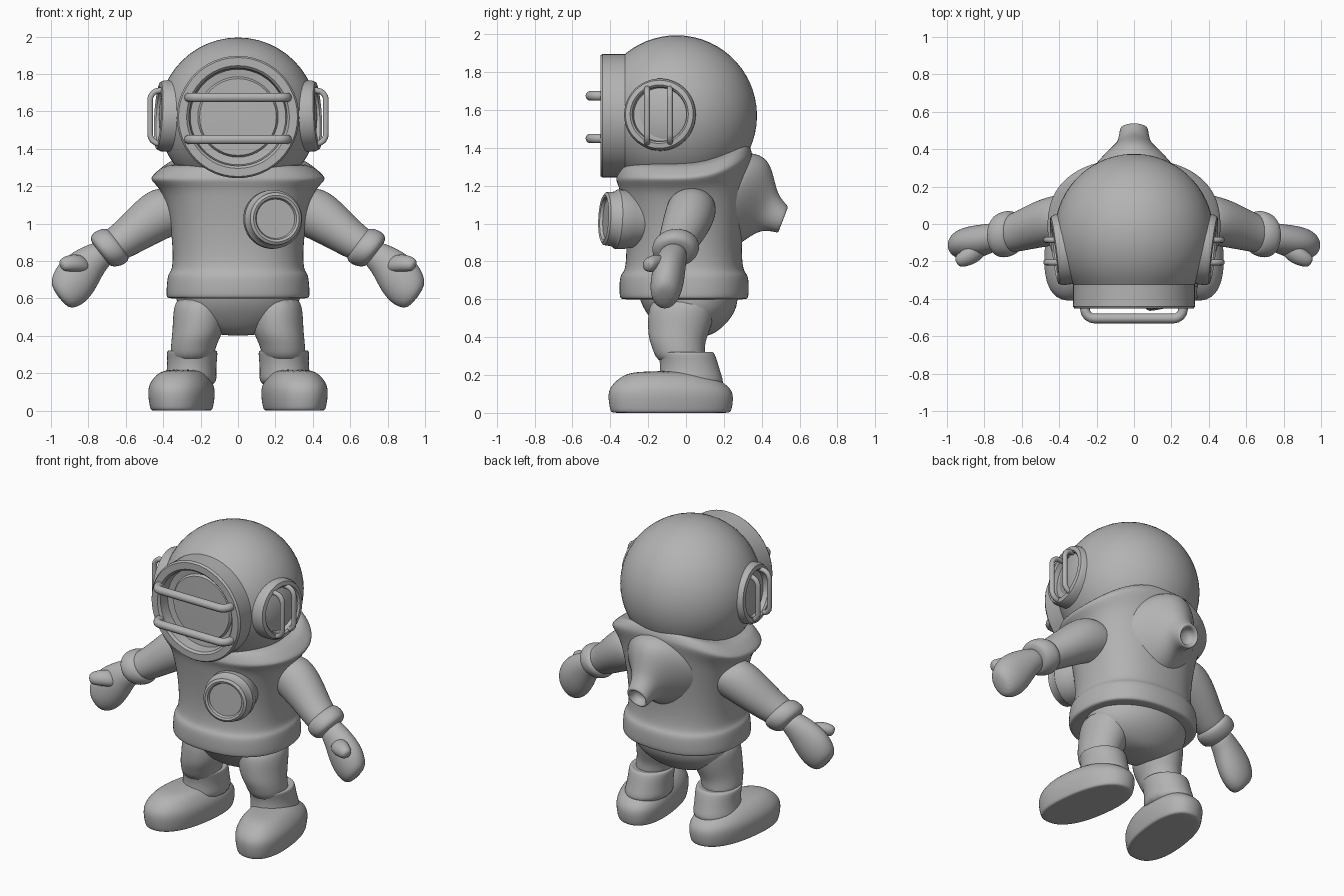
import bpy, bmesh, math
from mathutils import Vector, Matrix

if "Cube" in bpy.data.objects:
    bpy.data.objects.remove(bpy.data.objects["Cube"])

grey = bpy.data.materials.new("suit grey")
grey.diffuse_color = (0.45, 0.45, 0.45, 1)
grey.use_nodes = True
grey.node_tree.nodes["Principled BSDF"].inputs["Base Color"].default_value = grey.diffuse_color


def finish(name, bm, subsurf=0, mirror=False, angle=180):
    bmesh.ops.recalc_face_normals(bm, faces=bm.faces)
    me = bpy.data.meshes.new(name)
    bm.to_mesh(me)
    bm.free()
    me.materials.append(grey)
    ob = bpy.data.objects.new(name, me)
    bpy.context.collection.objects.link(ob)
    bpy.ops.object.select_all(action='DESELECT')
    ob.select_set(True)
    bpy.context.view_layer.objects.active = ob
    if angle < 180:
        bpy.ops.object.shade_smooth_by_angle(angle=math.radians(angle))
    else:
        bpy.ops.object.shade_smooth()
    if mirror:
        m = ob.modifiers.new("Mirror", 'MIRROR')
        m.use_mirror_merge = False
    if subsurf:
        s = ob.modifiers.new("Subdivision", 'SUBSURF')
        s.levels = s.render_levels = subsurf
    return ob


def skin(bm, rings, cap=True):
    for a, b in zip(rings, rings[1:]):
        n = len(a)
        for i in range(n):
            bm.faces.new((a[i], a[(i + 1) % n], b[(i + 1) % n], b[i]))
    if cap:
        bm.faces.new(rings[0])
        bm.faces.new(rings[-1])


def loft(name, sections, u, v, n=16, power=1.0, warp=None, **kw):
    """Sections are (x, y, z, radius along u, radius along v)."""
    bm = bmesh.new()
    u, v = Vector(u).normalized(), Vector(v).normalized()
    rings = []
    for x, y, z, ru, rv in sections:
        ring = []
        for i in range(n):
            t = 2 * math.pi * i / n
            c, s = math.cos(t), math.sin(t)
            c = math.copysign(abs(c) ** power, c)
            s = math.copysign(abs(s) ** power, s)
            p = Vector((x, y, z)) + u * ru * c + v * rv * s
            ring.append(bm.verts.new(warp(p) if warp else p))
        rings.append(ring)
    skin(bm, rings)
    return finish(name, bm, kw.pop("subsurf", 2), **kw)


def lathe(name, profile, origin, axis, n=48, **kw):
    """Profile is (radius, distance along the axis)."""
    bm = bmesh.new()
    M = Matrix.Translation(origin) @ Vector(axis).to_track_quat('Z', 'Y').to_matrix().to_4x4()
    rings = [[bm.verts.new(M @ Vector((r * math.cos(2 * math.pi * i / n),
                                       r * math.sin(2 * math.pi * i / n), h)))
              for i in range(n)] for r, h in profile]
    skin(bm, rings)
    return finish(name, bm, angle=35, **kw)


def bar(name, half, base, out, origin, along, outward, r):
    """Guard bar with two rounded corners."""
    a, o, c = Vector(along), Vector(outward), Vector(origin)
    k = min(0.05, out - base)
    side = [(half, base)] + [(half - k + k * math.cos(t), out - k + k * math.sin(t))
                             for t in (0, .4, .8, 1.2, math.pi / 2)]
    pts = side + [(-x, y) for x, y in reversed(side)]
    cu = bpy.data.curves.new(name, 'CURVE')
    cu.dimensions = '3D'
    cu.bevel_depth, cu.bevel_resolution, cu.use_fill_caps = r, 3, True
    sp = cu.splines.new('POLY')
    sp.points.add(len(pts) - 1)
    for p, (x, y) in zip(sp.points, pts):
        p.co = (*(c + a * x + o * y), 1)
    sp.use_smooth = True
    cu.materials.append(grey)
    bpy.context.collection.objects.link(bpy.data.objects.new(name, cu))


# Helmet: ball, front rim and recessed window in one turned shape
R = 0.425
ball = [(R * math.sin(t), -R * math.cos(t)) for t in
        [0.02 + i * (2.27 - 0.02) / 22 for i in range(23)]]
lathe("helmet", ball + [(.325, .29), (.327, .39), (.318, .403), (.275, .403), (.262, .39),
                        (.255, .325), (.215, .32), (.205, .335), (.01, .338)],
      (0, -.05, 1.57), (0, -1, 0))
for z in (1.45, 1.675):
    bar("window_bar", .262, .33, .505, (0, 0, z), (1, 0, 0), (0, -1, 0), .026)

# Side portholes with vertical bars
lathe("side_porthole", [(.19, -.1), (.19, .03), (.18, .05), (.155, .055), (.145, .045),
                        (.14, .015), (.01, .015)],
      (.375, -.135, 1.575), (1, -.12, .06), mirror=True)
for s in (-1, 1):
    for y in (-.205, -.085):
        bar("porthole_bar", .142, .36, .47, (0, y, 1.57), (0, 0, 1), (s, 0, 0), .016)


# Shirt with hem band and flared collar rising at the back
def raise_back(p):
    k = max(0, min(1, (p.z - 1.05) / .2))
    p.z += k * 1.1 * max(0, p.y) ** 2
    return p


loft("shirt", [(0, -.01, z, rx, ry) for z, rx, ry in (
    (.60, .33, .30), (.60, .38, .335), (.615, .388, .345), (.70, .382, .345), (.735, .375, .335),
    (.75, .355, .315), (.85, .35, .305), (1.0, .365, .315), (1.13, .395, .335),
    (1.19, .425, .345), (1.23, .47, .365), (1.25, .468, .36), (1.30, .41, .345),
    (1.32, .37, .32))], (1, 0, 0), (0, 1, 0), n=24, power=.85, warp=raise_back)

# Back hump narrowing into a hollow hose nozzle
loft("back_hump", [(0, .14, 1.09, .33, .32), (0, .27, 1.10, .24, .30), (0, .35, 1.105, .165, .25),
                   (0, .41, 1.09, .105, .16), (0, .45, 1.06, .085, .10), (0, .505, 1.025, .078, .08),
                   (0, .515, 1.02, .07, .072), (0, .512, 1.02, .055, .055), (0, .46, 1.04, .045, .045)],
     (1, 0, 0), (0, .36, .93))

# Chest gauge
lathe("chest_gauge", [(.13, -.1), (.15, .0), (.157, .03), (.157, .07), (.145, .085), (.14, .13),
                      (.125, .14), (.112, .135), (.105, .12), (.01, .12)],
      (.175, -.30, 1.02), (.22, -1, .05))

# Sleeves, cuffs and mittens follow one sloping line
arm_u, arm_v = (.6, 0, .8), (0, 1, 0)
loft("sleeve", [(.27, .03, 1.10, .11, .12), (.36, .03, 1.08, .145, .135), (.45, .015, 1.03, .135, .135),
                (.54, -.01, .965, .115, .125), (.62, -.04, .905, .10, .11), (.70, -.06, .86, .09, .10)],
     arm_u, arm_v, mirror=True)
loft("cuff", [(.635, -.05, .90, .07, .08), (.64, -.05, .895, .10, .11), (.665, -.05, .88, .118, .127),
              (.71, -.06, .86, .115, .125), (.735, -.06, .845, .095, .105), (.74, -.06, .84, .06, .06)],
     arm_u, arm_v, mirror=True)
loft("mitten", [(.70, -.06, .855, .07, .07), (.765, -.075, .815, .085, .08), (.82, -.09, .755, .115, .088),
                (.88, -.10, .69, .13, .09), (.93, -.11, .635, .11, .08), (.96, -.115, .605, .07, .05)],
     arm_u, arm_v, mirror=True)
loft("thumb", [(.80, -.11, .78, .05, .05), (.86, -.16, .79, .055, .055), (.915, -.19, .785, .045, .045),
               (.95, -.205, .775, .03, .03)], (.3, 0, .95), (.4, .9, 0), n=10, mirror=True)

# Trousers
loft("trouser_seat", [(0, .02, .40, .08, .09), (0, .02, .43, .22, .15), (0, .025, .49, .30, .21),
                      (0, .02, .56, .335, .255), (0, .01, .64, .335, .27), (0, 0, .68, .30, .25)],
     (1, 0, 0), (0, 1, 0), n=20)
loft("trouser_leg", [(.20, -.01, .62, .13, .17), (.205, -.025, .53, .145, .18), (.21, -.035, .45, .142, .17),
                     (.225, -.045, .39, .132, .155), (.24, -.04, .34, .122, .14), (.25, -.02, .25, .115, .13)],
     (1, 0, 0), (0, 1, 0), mirror=True)


# Boots, toes turned slightly outward
def toe_out(p):
    p.x -= .13 * (p.y + .08)
    return p


loft("boot_shaft", [(.255, .03, .12, .15, .19), (.25, .025, .20, .135, .165), (.245, .015, .27, .135, .155),
                    (.245, .0, .315, .14, .155), (.245, -.005, .325, .13, .145), (.245, -.005, .31, .10, .12)],
     (1, 0, 0), (0, 1, 0), mirror=True)
loft("boot_foot", [(.302, -.08, 0, .12, .26), (.302, -.08, 0, .155, .315), (.302, -.08, .012, .162, .325),
                   (.302, -.08, .09, .175, .338), (.302, -.085, .14, .168, .32), (.30, -.10, .19, .135, .25),
                   (.295, -.11, .222, .085, .17)],
     (1, 0, 0), (0, 1, 0), n=20, power=.85, warp=toe_out, mirror=True)
